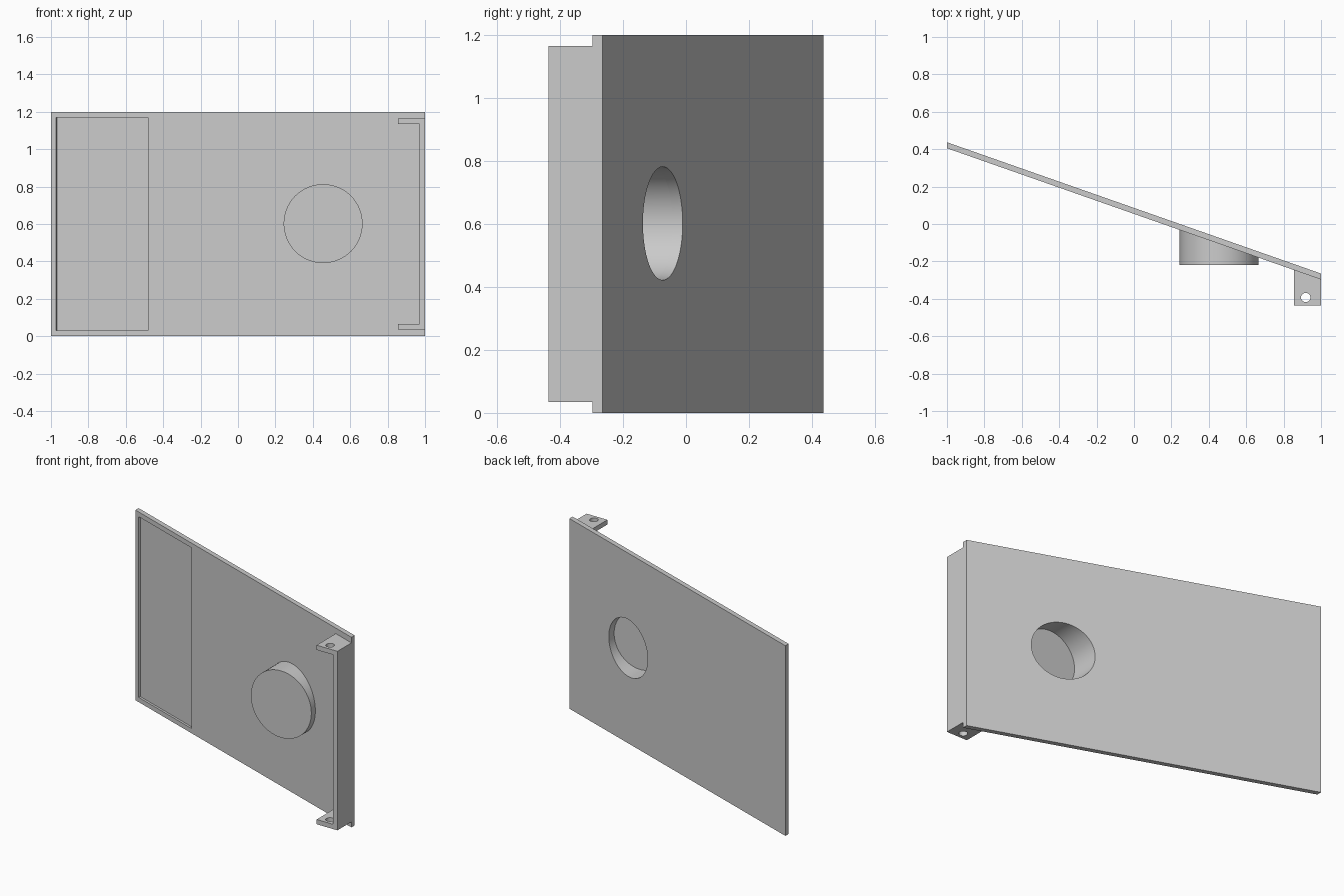
import bpy, bmesh, math
from mathutils import Vector, Matrix

if "Cube" in bpy.data.objects:
    bpy.data.objects.remove(bpy.data.objects["Cube"])

grey = bpy.data.materials.new("light_grey")
grey.use_nodes = True
colour = (0.6, 0.6, 0.6, 1)
grey.diffuse_color = colour
grey.node_tree.nodes["Principled BSDF"].inputs["Base Color"].default_value = colour

HEIGHT, DEPTH, SLOPE = 1.2, 0.437, -0.351
LIP = 0.03                               # wall thickness and recess margin
KNOB = Vector((0.455, 0, 0.602))
NORMAL = Vector((SLOPE, -1)).normalized()  # front normal of the slanted panel


def back(x):
    return DEPTH + SLOPE * (x + 1)


def front(x):
    return back(x) - 0.032


def finish(bm, name):
    bmesh.ops.recalc_face_normals(bm, faces=bm.faces)
    mesh = bpy.data.meshes.new(name)
    bm.to_mesh(mesh)
    bm.free()
    mesh.materials.append(grey)
    obj = bpy.data.objects.new(name, mesh)
    bpy.context.collection.objects.link(obj)
    return obj


def prism(name, profile, z0, z1):
    """Extrude a plan outline from z0 to z1."""
    bm = bmesh.new()
    face = bm.faces.new([bm.verts.new((x, y, z0)) for x, y in profile])
    new = bmesh.ops.extrude_face_region(bm, geom=[face])["geom"]
    bmesh.ops.translate(bm, vec=(0, 0, z1 - z0),
                        verts=[v for v in new if isinstance(v, bmesh.types.BMVert)])
    return finish(bm, name)


def cylinder(name, centre, radius, length, axis="Z", rear=None):
    """Cylinder along Z or Y; rear(x) trims the back ring to a slanted plane."""
    bm = bmesh.new()
    bmesh.ops.create_cone(bm, cap_ends=True, segments=64, radius1=radius,
                          radius2=radius, depth=length)
    if axis == "Y":
        bm.transform(Matrix.Rotation(math.pi / 2, 4, "X"))
    bm.transform(Matrix.Translation(centre))
    if rear:
        for v in bm.verts:
            if v.co.y > centre[1]:
                v.co.y = rear(v.co.x)
    return finish(bm, name)


def cut(obj, *cutters):
    bpy.context.view_layer.objects.active = obj
    for cutter in cutters:
        cutter.hide_render = True
        mod = obj.modifiers.new("cut", "BOOLEAN")
        mod.operation, mod.solver, mod.object = "DIFFERENCE", "EXACT", cutter
        bpy.ops.object.modifier_apply(modifier=mod.name)


# Slanted panel with a shallow recess near its right end
panel = prism("panel", [(-1, front(-1)), (1, front(1)), (1, back(1)), (-1, back(-1))], 0, HEIGHT)
a, b = (Vector((x, front(x))) for x in (-0.972, -0.48))
recess = prism("recess_cutter", [a + NORMAL * 0.05, b + NORMAL * 0.05,
                                 b - NORMAL * 0.014, a - NORMAL * 0.014], LIP, HEIGHT - LIP)

# Round cup, open at the back through the panel
cup = cylinder("round_cup", KNOB + Vector((0, -0.12, 0)), 0.211, 0.2, "Y", front)
bore = cylinder("bore_cutter", KNOB + Vector((0, 0.01, 0)), 0.18, 0.4, "Y")
cut(panel, recess, bore)
cut(cup, bore)

# Hinge bracket: side wall with a drilled tab at the top and bottom
bracket = prism("hinge_bracket", [(0.855, -DEPTH), (1, -DEPTH), (1, front(1)),
                                  (0.855, front(0.855))], 0.035, HEIGHT - 0.035)
gap = prism("gap_cutter", [(0.8, -0.6), (0.97, -0.6), (0.97, 0), (0.8, 0)],
            0.035 + LIP, HEIGHT - 0.035 - LIP)
pin = cylinder("pin_cutter", (0.918, -0.393, HEIGHT / 2), 0.025, 1.5)
cut(bracket, gap, pin)

for cutter in (recess, bore, gap, pin):
    bpy.data.objects.remove(cutter)

# Smooth round walls, keep hard edges
bpy.ops.object.select_all(action="DESELECT")
for obj in (panel, cup, bracket):
    obj.select_set(True)
bpy.context.view_layer.objects.active = panel
bpy.ops.object.shade_smooth_by_angle(angle=math.radians(30))
